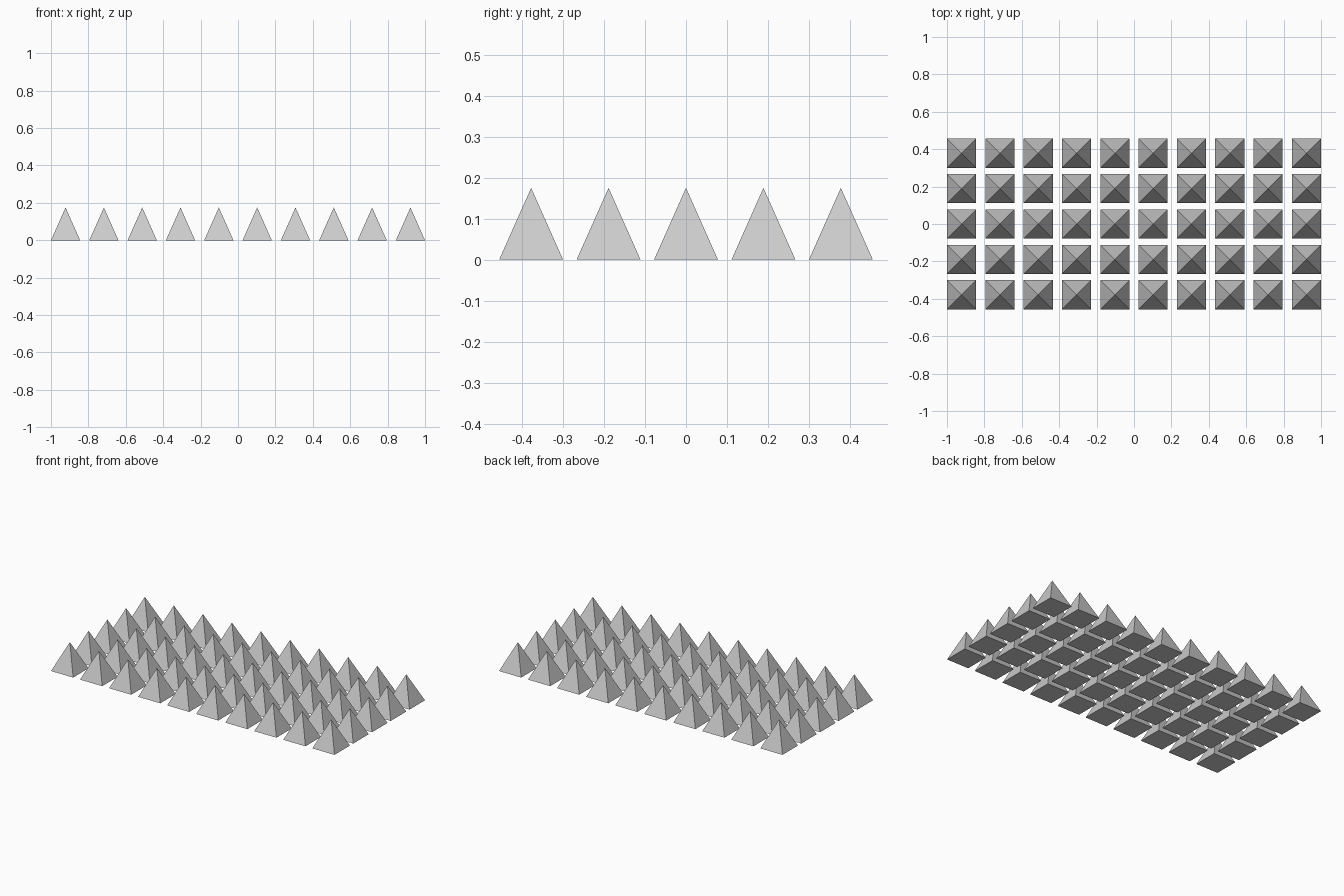
import bpy, bmesh
from math import pi, sqrt
from mathutils import Matrix

if "Cube" in bpy.data.objects:
    bpy.data.objects.remove(bpy.data.objects["Cube"])

COLS, ROWS = 10, 5
HALF, HEIGHT = 0.078, 0.175      # pyramid half-width and height
STEP_X = (2 - 2 * HALF) / (COLS - 1)
STEP_Y = 0.189

# One shared four-sided pyramid, base on z = 0
mesh = bpy.data.meshes.new("pyramid")
bm = bmesh.new()
bmesh.ops.create_cone(
    bm, cap_ends=True, segments=4, radius1=HALF * sqrt(2), radius2=0, depth=HEIGHT,
    matrix=Matrix.Translation((0, 0, HEIGHT / 2)) @ Matrix.Rotation(pi / 4, 4, 'Z'))
bmesh.ops.remove_doubles(bm, verts=bm.verts, dist=1e-5)
bm.to_mesh(mesh)
bm.free()

# Grid of pyramids
for row in range(ROWS):
    for col in range(COLS):
        ob = bpy.data.objects.new(f"pyramid_{row + 1}_{col + 1}", mesh)
        ob.location = ((col - (COLS - 1) / 2) * STEP_X, (row - (ROWS - 1) / 2) * STEP_Y, 0)
        bpy.context.collection.objects.link(ob)
